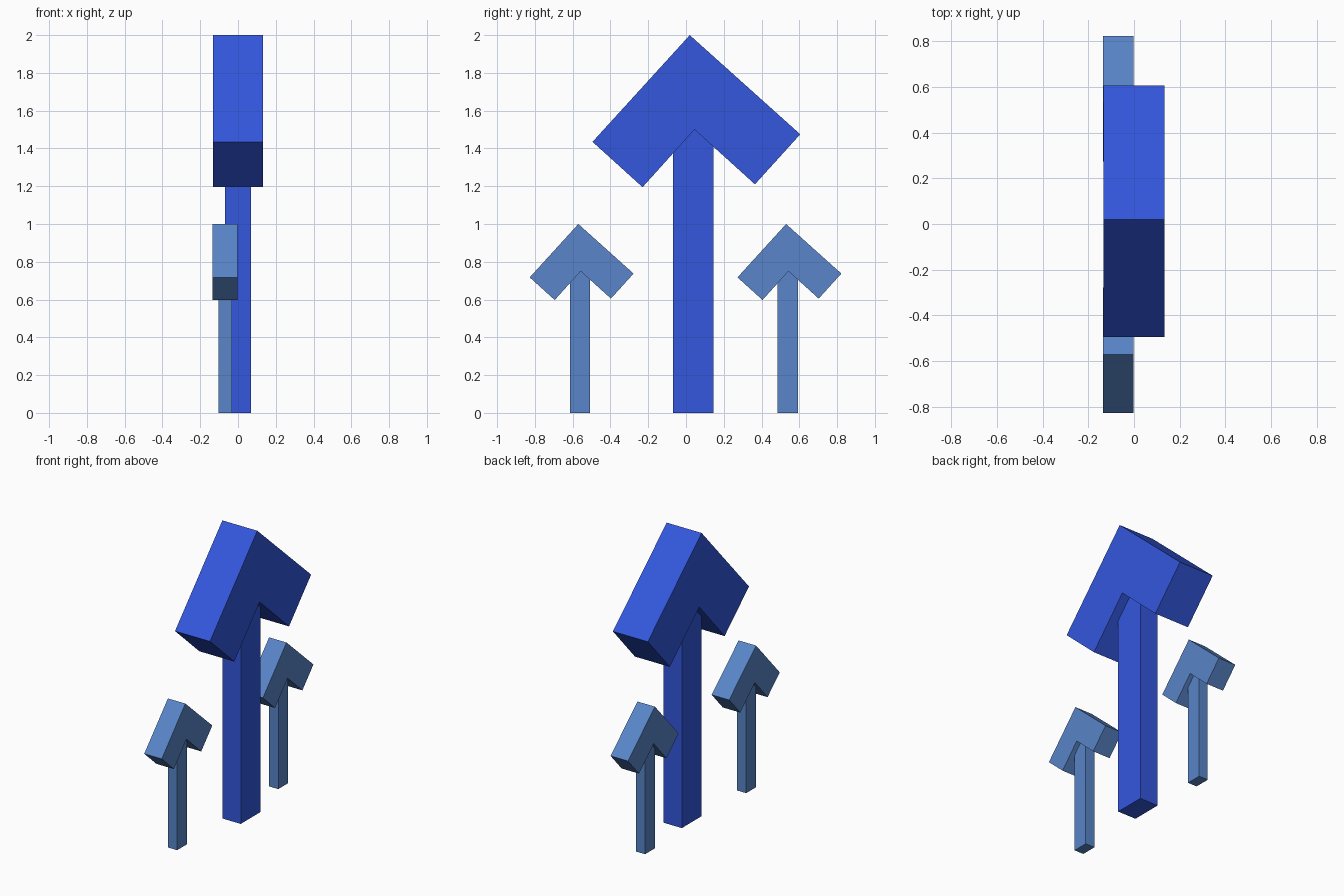
import bpy
import bmesh
from mathutils import Vector

if "Cube" in bpy.data.objects:
    bpy.data.objects.remove(bpy.data.objects["Cube"])

# Side outlines (y, z) of the full-size arrow
HEAD = [(0.02, 2.0), (-0.495, 1.435), (-0.23, 1.195),
        (0.045, 1.5), (0.365, 1.21), (0.605, 1.475)]
STEM = [(-0.07, 0.0), (0.145, 0.0), (0.145, 1.5), (-0.07, 1.5)]


def material(name, color):
    mat = bpy.data.materials.new(name)
    mat.diffuse_color = color
    mat.use_nodes = True
    mat.node_tree.nodes["Principled BSDF"].inputs["Base Color"].default_value = mat.diffuse_color
    return mat


def extrude_profile(name, outline, half_width, scale, offset, mat):
    """Extrude a side outline along x, centred, then scale and place it."""
    bm = bmesh.new()
    face = bm.faces.new([bm.verts.new((-half_width, y, z)) for y, z in outline])
    result = bmesh.ops.extrude_face_region(bm, geom=[face])
    verts = [g for g in result["geom"] if isinstance(g, bmesh.types.BMVert)]
    bmesh.ops.translate(bm, verts=verts, vec=(2 * half_width, 0, 0))
    for v in bm.verts:
        v.co = v.co * scale + Vector(offset)
    bmesh.ops.recalc_face_normals(bm, faces=bm.faces)
    mesh = bpy.data.meshes.new(name)
    bm.to_mesh(mesh)
    bm.free()
    mesh.materials.append(mat)
    obj = bpy.data.objects.new(name, mesh)
    bpy.context.collection.objects.link(obj)


def arrow(name, scale, offset, mat):
    extrude_profile(name + "_head", HEAD, 0.133, scale, offset, mat)
    extrude_profile(name + "_stem", STEM, 0.07, scale, offset, mat)


deep_blue = material("deep_blue", (0.033, 0.095, 0.72, 1))
light_blue = material("light_blue", (0.098, 0.235, 0.58, 1))

# One large arrow flanked by two half-size ones
arrow("large_arrow", 1.0, (0, 0, 0), deep_blue)
arrow("small_arrow_front", 0.5, (-0.068, -0.58, 0), light_blue)
arrow("small_arrow_back", 0.5, (-0.068, 0.52, 0), light_blue)
